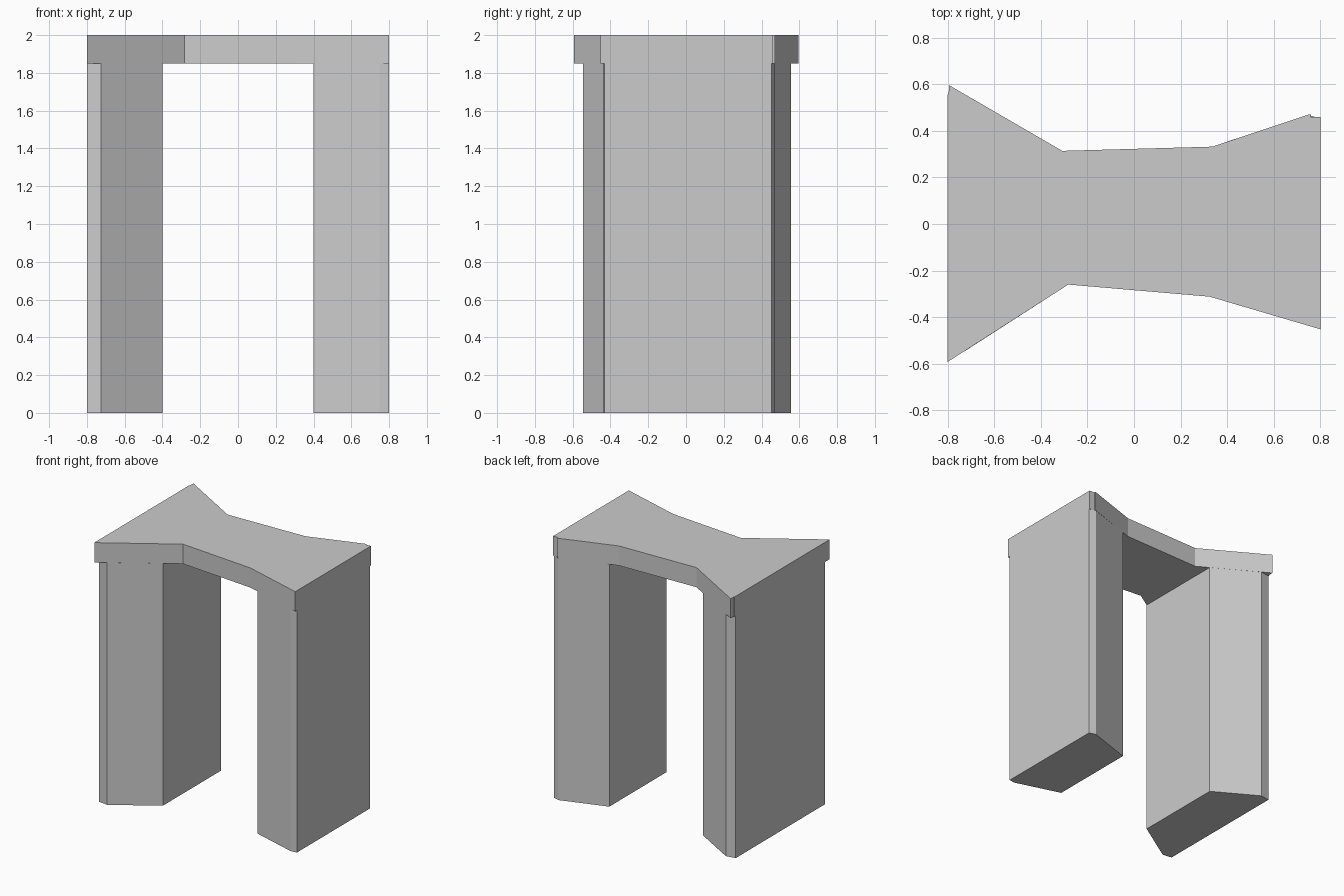
import bpy
import bmesh

cube = bpy.data.objects.get("Cube")
if cube:
    bpy.data.objects.remove(cube, do_unlink=True)

LINTEL_BOTTOM = 1.85
TOP = 2.0

# Plain grey stone
grey = bpy.data.materials.new("plain_grey")
grey.use_nodes = True
grey.diffuse_color = (0.6, 0.6, 0.6, 1)
grey.node_tree.nodes["Principled BSDF"].inputs["Base Color"].default_value = (0.6, 0.6, 0.6, 1)


def prism(name, outline, bottom, top):
    """Extrude a plan outline straight up into a solid block."""
    bm = bmesh.new()
    base = bm.faces.new([bm.verts.new((x, y, bottom)) for x, y in outline])
    sides = bmesh.ops.extrude_face_region(bm, geom=[base], use_keep_orig=True)
    for item in sides["geom"]:
        if isinstance(item, bmesh.types.BMVert):
            item.co.z = top
    bmesh.ops.recalc_face_normals(bm, faces=bm.faces)
    mesh = bpy.data.meshes.new(name)
    bm.to_mesh(mesh)
    bm.free()
    mesh.materials.append(grey)
    obj = bpy.data.objects.new(name, mesh)
    bpy.context.collection.objects.link(obj)
    return obj


# Lintel: waisted slab with small notches at the two back corners
prism("lintel", [
    (-0.8, -0.592), (-0.282, -0.26), (0.325, -0.312), (0.8, -0.452),
    (0.8, 0.46), (0.757, 0.46), (0.757, 0.472), (0.335, 0.332),
    (-0.308, 0.314), (-0.794, 0.596), (-0.796, 0.555), (-0.8, 0.555),
], LINTEL_BOTTOM, TOP)

# Piers: follow the lintel's plan, with clipped outer corners
prism("right_pier", [
    (-0.8, -0.535), (-0.725, -0.545), (-0.4, -0.336),
    (-0.4, 0.367), (-0.725, 0.555), (-0.8, 0.543),
], 0, LINTEL_BOTTOM)

prism("left_pier", [
    (0.4, -0.334), (0.75, -0.437), (0.8, -0.432),
    (0.8, 0.453), (0.75, 0.468), (0.4, 0.354),
], 0, LINTEL_BOTTOM)
